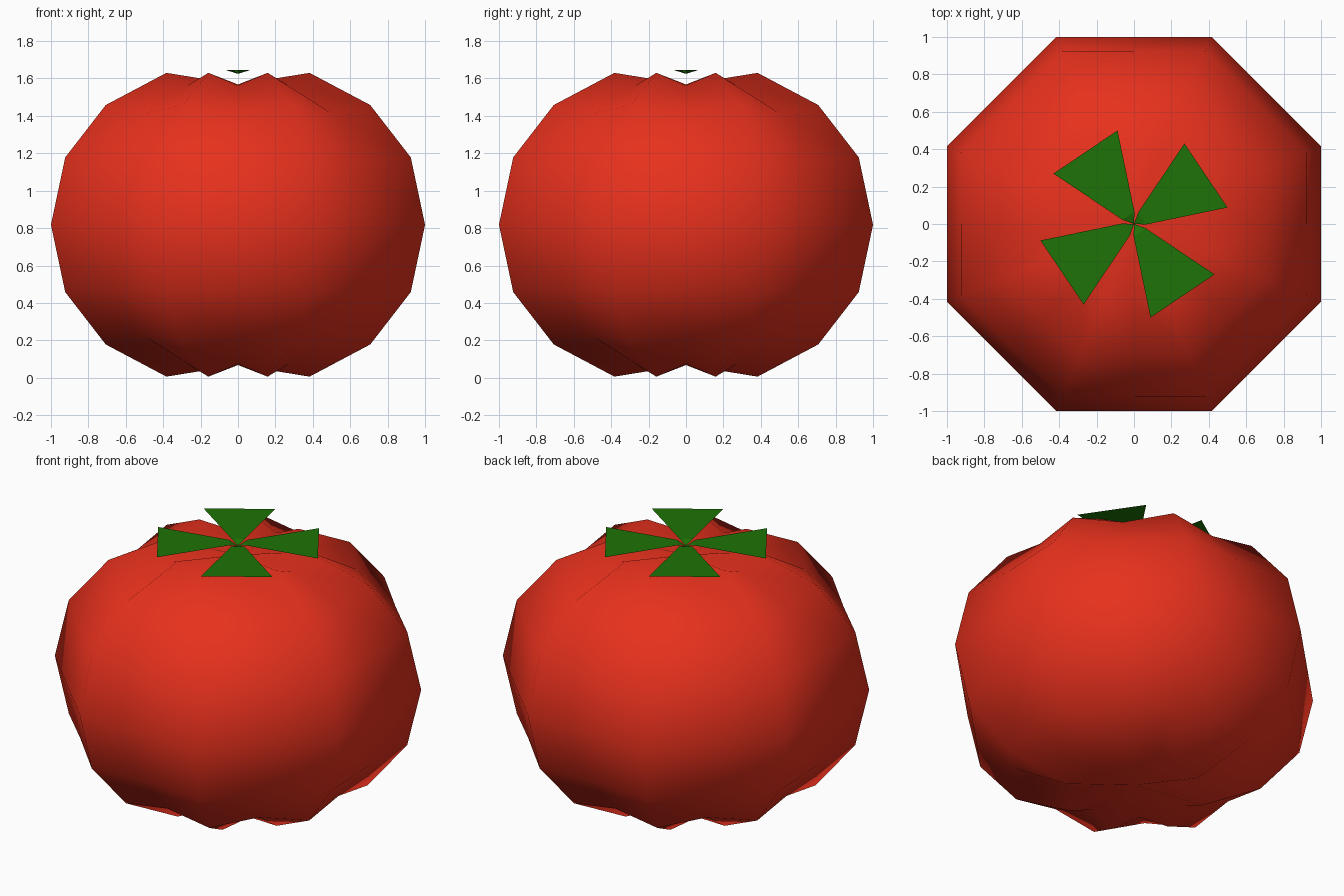
import bpy, bmesh, math

if "Cube" in bpy.data.objects:
    bpy.data.objects.remove(bpy.data.objects["Cube"])


def material(name, rgb):
    m = bpy.data.materials.new(name)
    m.diffuse_color = (*rgb, 1)
    m.use_nodes = True
    m.node_tree.nodes["Principled BSDF"].inputs["Base Color"].default_value = m.diffuse_color
    return m


def finish(bm, name, mat, smooth):
    me = bpy.data.meshes.new(name)
    bm.to_mesh(me)
    bm.free()
    me.materials.append(mat)
    for p in me.polygons:
        p.use_smooth = smooth
    ob = bpy.data.objects.new(name, me)
    bpy.context.collection.objects.link(ob)
    return ob


red = material("tomato red", (0.80, 0.030, 0.012))
green = material("leaf green", (0.013, 0.17, 0.002))

# Fruit: octagonal plan, eight high ridges alternating with eight lower valleys
MID = 0.818
RIDGE = [0.0, 0.36, 0.64, 0.812]
VALLEY = [0.0, 0.343, 0.596, 0.744]
bm = bmesh.new()
top = bm.verts.new((0, 0, MID + 0.75))
bottom = bm.verts.new((0, 0, MID - 0.75))
lines = []
for k in range(16):
    az = math.radians(22.5 * k)
    heights = RIDGE if k % 2 else VALLEY
    column = {}
    for i in range(-3, 4):
        r = math.cos(math.radians(22.5 * i))
        if k % 2:
            r /= math.cos(math.radians(22.5))
        z = MID + math.copysign(heights[abs(i)], i)
        column[i] = bm.verts.new((r * math.cos(az), r * math.sin(az), z))
    lines.append(column)

for k in range(16):
    a, b = lines[k], lines[(k + 1) % 16]
    for i in range(-3, 3):
        # every quad is split from its upper left to its lower right corner
        bm.faces.new((a[i], b[i], a[i + 1]))
        bm.faces.new((b[i], b[i + 1], a[i + 1]))
    bm.faces.new((a[3], b[3], top))
    bm.faces.new((b[-3], a[-3], bottom))
finish(bm, "tomato_body", red, True)

# Calyx: four flat leaves that dip to a shared centre
bm = bmesh.new()
centre = bm.verts.new((0, 0, 1.625))


def polar(r, deg, z=1.645):
    t = math.radians(deg)
    return bm.verts.new((r * math.cos(t), r * math.sin(t), z))


for k in range(4):
    mid = 34 + 90 * k
    inner_r, inner_l = polar(0.065, mid - 36), polar(0.065, mid + 36)
    tip_r, tip_l = polar(0.508, mid - 24), polar(0.508, mid + 24)
    bm.faces.new((inner_r, tip_r, tip_l, inner_l))
    bm.faces.new((centre, inner_r, inner_l))
finish(bm, "leaves", green, False)
